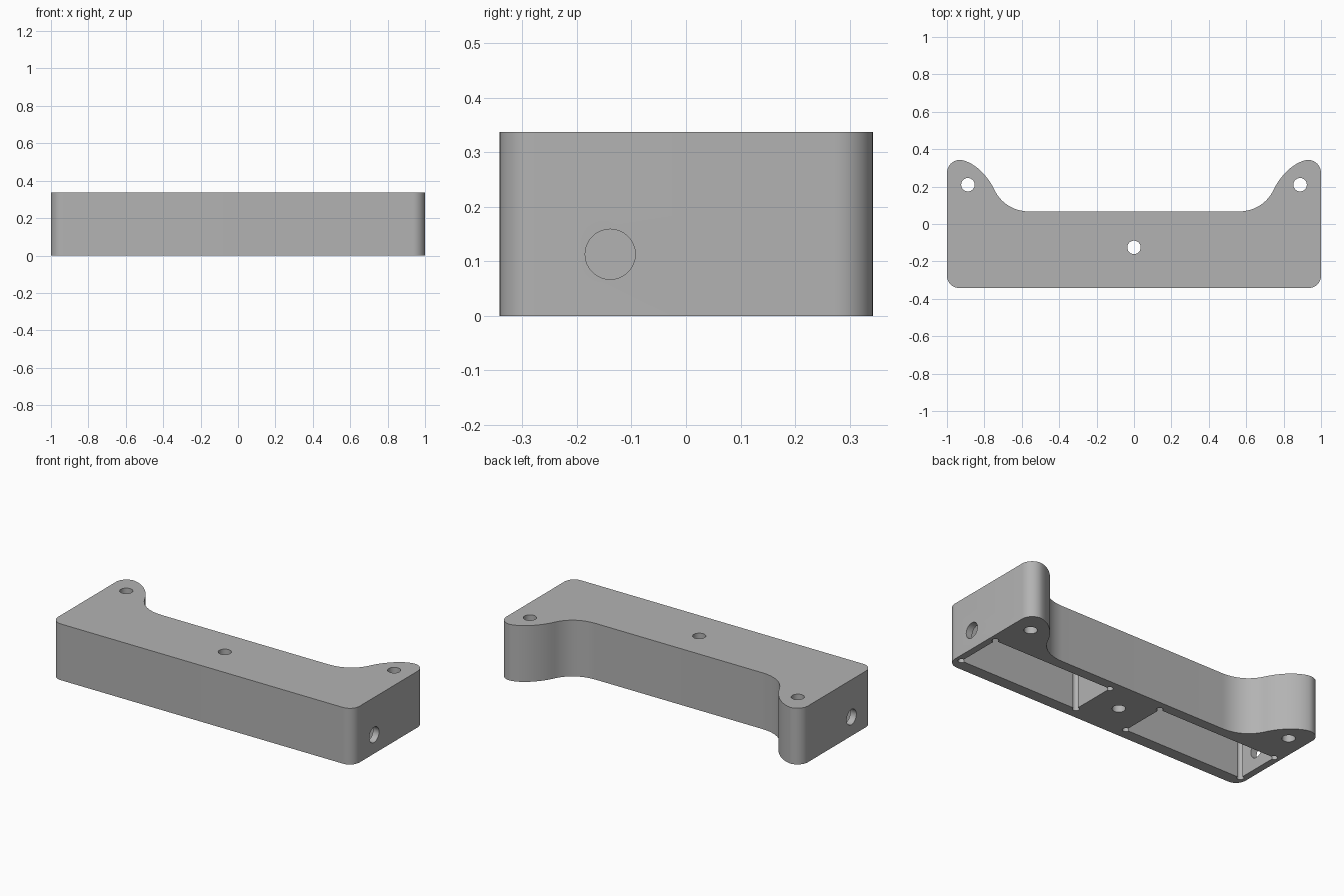
import bpy, bmesh, math
from mathutils import Vector
from mathutils.geometry import interpolate_bezier

cube = bpy.data.objects.get("Cube")
if cube:
    bpy.data.objects.remove(cube, do_unlink=True)

HEIGHT = 0.337
grey = bpy.data.materials.new("plain grey")
grey.use_nodes = True
colour = (0.45, 0.45, 0.45, 1)
grey.diffuse_color = colour
grey.node_tree.nodes["Principled BSDF"].inputs["Base Color"].default_value = colour


def link(name, bm):
    bmesh.ops.recalc_face_normals(bm, faces=bm.faces)
    mesh = bpy.data.meshes.new(name)
    bm.to_mesh(mesh)
    bm.free()
    mesh.materials.append(grey)
    obj = bpy.data.objects.new(name, mesh)
    bpy.context.collection.objects.link(obj)
    return obj


def prism(name, outline, z0, z1):
    bm = bmesh.new()
    face = bm.faces.new([bm.verts.new((x, y, z0)) for x, y in outline])
    top = bmesh.ops.extrude_face_region(bm, geom=[face])
    verts = [v for v in top["geom"] if isinstance(v, bmesh.types.BMVert)]
    bmesh.ops.translate(bm, verts=verts, vec=(0, 0, z1 - z0))
    return link(name, bm)


def arc(cx, cy, r, start, end, steps):
    angles = [math.radians(start + (end - start) * i / steps) for i in range(steps + 1)]
    return [(cx + r * math.cos(a), cy + r * math.sin(a)) for a in angles]


def bezier(*points):
    return [(p.x, p.y) for p in interpolate_bezier(*[Vector(p) for p in points], 17)]


def cut(body, cutter):
    mod = body.modifiers.new("cut", 'BOOLEAN')
    mod.operation = 'DIFFERENCE'
    mod.solver = 'EXACT'
    mod.object = cutter
    bpy.context.view_layer.objects.active = body
    bpy.ops.object.modifier_apply(modifier=mod.name)
    bpy.data.objects.remove(cutter, do_unlink=True)


# Body: half outline with rounded corners and a flowing ear, then mirrored
half = arc(0.935, -0.277, 0.065, -90, 0, 10)
half += arc(0.93, 0.273, 0.07, 0, 90, 10)
half += bezier((0.93, 0.343), (0.86, 0.335), (0.785, 0.265), (0.745, 0.18))[1:]
half += bezier((0.745, 0.18), (0.705, 0.1), (0.63, 0.066), (0.55, 0.066))[1:]
outline = half + [(-x, y) for x, y in reversed(half)]
body = prism("bracket_body", outline, 0, HEIGHT)

# Vertical screw holes
for x, y in ((-0.888, 0.21), (0.888, 0.21), (0, -0.125)):
    cut(body, prism("screw_hole", arc(x, y, 0.036, 0, 345, 23), -0.1, 0.5))

# Underside pockets with round relief at each corner, and cable holes in the ends
R = 0.019
for side in (-1, 1):
    xa, xb = sorted((side * 0.172, side * 0.96))
    ya, yb = -0.272, 0.006
    pocket = []
    for x, y, start in ((xa, ya, 90), (xb, ya, 180), (xb, yb, 270), (xa, yb, 0)):
        pocket += arc(x, y, R, start, start + 270, 15)
    cut(body, prism("pocket", pocket, -0.1, 0.27))

    bm = bmesh.new()
    bmesh.ops.create_cone(bm, cap_ends=True, segments=32, radius1=0.046,
                          radius2=0.046, depth=0.3)
    hole = link("cable_hole", bm)
    hole.rotation_euler = (0, math.pi / 2, 0)
    hole.location = (side * 1.0, -0.139, 0.113)
    bpy.context.view_layer.update()
    cut(body, hole)

# Smooth the curved walls, keep the rims sharp
bpy.ops.object.select_all(action='DESELECT')
body.select_set(True)
bpy.context.view_layer.objects.active = body
bpy.ops.object.shade_smooth_by_angle(angle=math.radians(30))
